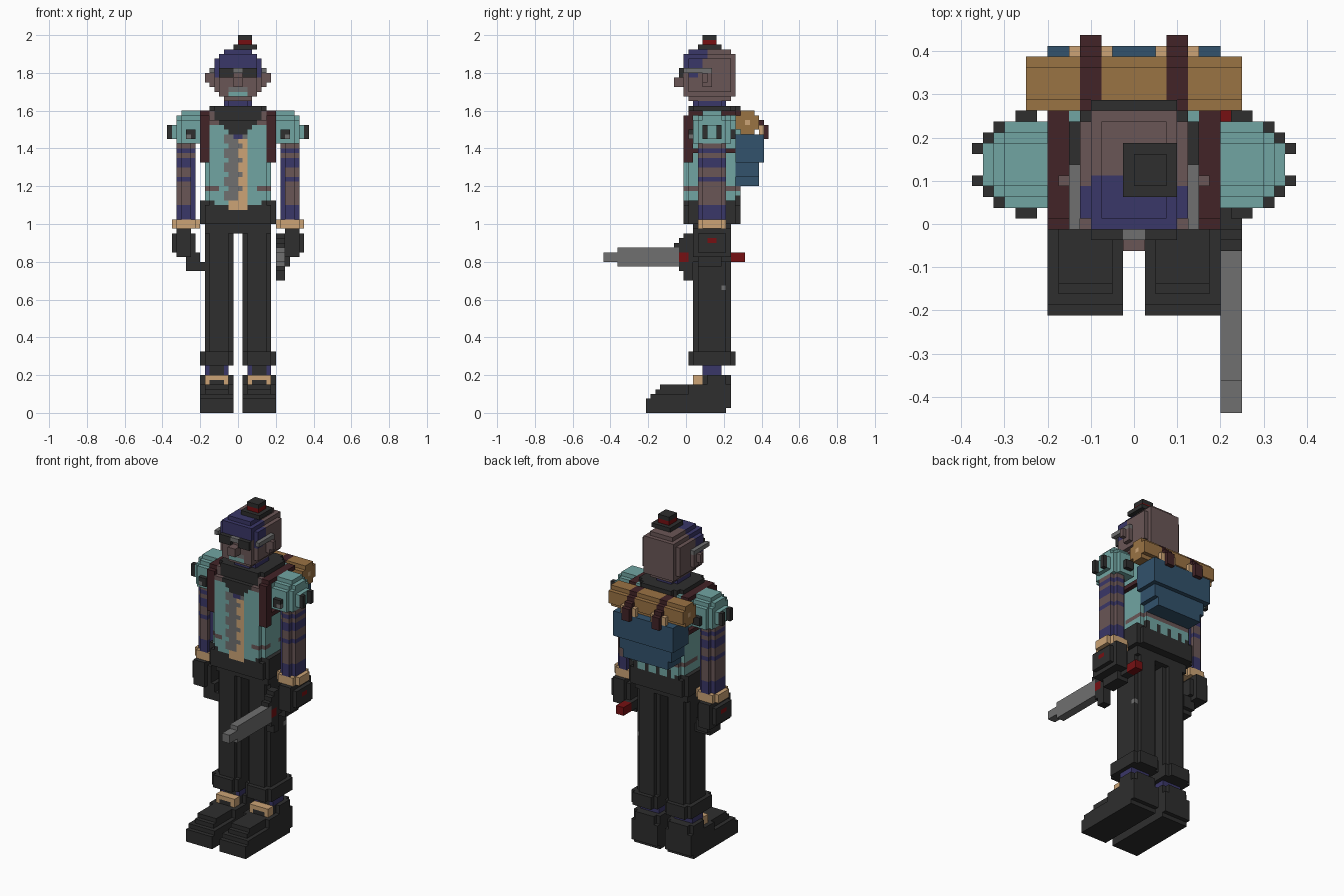
import bpy, bmesh

cube = bpy.data.objects.get("Cube")
if cube:
    bpy.data.objects.remove(cube, do_unlink=True)

U = 0.025                      # size of one block
Y0 = -0.4375                   # y of block row 0

# ---- materials (sRGB 0-255, converted to linear) ----
COLOURS = {
    "teal": (113, 165, 162), "skin": (106, 86, 86), "indigo": (58, 55, 104),
    "charcoal": (46, 46, 46), "grey": (112, 112, 112), "maroon": (66, 36, 39),
    "tan": (204, 164, 118), "ochre": (154, 115, 68), "navy": (50, 82, 108),
    "red": (118, 16, 18)}
MATS = list(COLOURS)


def linear(c):
    c /= 255
    return c / 12.92 if c <= 0.04045 else ((c + 0.055) / 1.055) ** 2.4


for name, rgb in COLOURS.items():
    m = bpy.data.materials.new(name)
    m.use_nodes = True
    col = (*[linear(c) for c in rgb], 1)
    m.diffuse_color = col
    bsdf = m.node_tree.nodes["Principled BSDF"]
    bsdf.inputs["Base Color"].default_value = col
    bsdf.inputs["Roughness"].default_value = 0.9

blocks = {}                    # (x, y, z) -> (part, colour)


def cells(x, y, z, cuts=None):
    """Blocks in a box; cuts such as {'xy': 1} chamfer the edges between two axes."""
    r = {"x": x, "y": y, "z": z}
    for i in range(*x):
        for j in range(*y):
            for k in range(*z):
                p = {"x": i, "y": j, "z": k}
                d = {a: min(p[a] - r[a][0], r[a][1] - 1 - p[a]) for a in p}
                if all(d[a] + d[b] >= n for (a, b), n in (cuts or {}).items()):
                    yield i, j, k


def fill(part, colour, x, y, z, cuts=None):
    for c in cells(x, y, z, cuts):
        blocks[c] = (part, colour)


def paint(colour, x, y, z, both=False):
    for i, j, k in cells(x, y, z):
        for c in ((i, j, k), (-1 - i, j, k))[:2 if both else 1]:
            if c in blocks:
                blocks[c] = (blocks[c][0], colour)


def pair(part, colour, x, y, z, cuts=None):
    for i, j, k in cells(x, y, z, cuts):
        blocks[i, j, k] = ("left_" + part, colour)
        blocks[-1 - i, j, k] = ("right_" + part, colour)


XY = {"xy": 1}

# ---- shoes ----
for k, (a, b) in enumerate([(9, 26), (9, 27), (9, 27), (10, 27), (11, 27), (12, 27)]):
    inset = 1 if k >= 4 else 0
    pair("shoe", "charcoal", (1 + inset, 8 - inset), (a, 20), (k, k + 1))
    pair("shoe", "charcoal", (1, 8), (18, b), (k, k + 1))
pair("shoe", "charcoal", (1, 8), (21, 27), (6, 8), XY)
pair("shoe", "tan", (2, 7), (19, 21), (6, 8))
paint("charcoal", (3, 6), (19, 21), (6, 7), True)

# ---- ankles, trouser legs and cuffs ----
pair("ankle", "indigo", (2, 7), (21, 25), (8, 10))
paint("charcoal", (3, 6), (21, 22), (8, 10), True)
pair("trouser_leg", "charcoal", (1, 7), (19, 27), (10, 38), XY)
pair("trouser_leg", "charcoal", (1, 8), (18, 28), (10, 13), XY)
paint("grey", (6, 7), (25, 26), (26, 27))

# ---- hips ----
fill("hips", "charcoal", (-7, 7), (19, 27), (38, 40))
fill("hips", "charcoal", (-8, 8), (17, 29), (40, 44), XY)
pair("hips_side", "charcoal", (6, 8), (18, 28), (44, 45))

# ---- shirt ----
fill("shirt", "teal", (-7, 7), (17, 29), (44, 62), XY)
fill("shirt", "teal", (-7, 7), (18, 28), (62, 64), XY)
for i in range(-7, 7, 3):
    paint("charcoal", (i, i + 1), (28, 29), (44, 46))
paint("charcoal", (5, 7), (17, 29), (44, 45), True)
paint("skin", (-6, 6), (28, 29), (47, 48))
paint("skin", (4, 7), (17, 20), (47, 48), True)
paint("skin", (6, 7), (23, 28), (47, 48), True)
# open front with a scalloped edge and toggles
paint("grey", (-2, 2), (17, 18), (45, 61))
for k in range(45, 60, 3):
    paint("grey", (-3, -2), (17, 18), (k, k + 2))
    paint("tan", (0, 1), (17, 18), (k, k + 2))
paint("tan", (1, 2), (17, 18), (45, 58))
paint("tan", (-2, 2), (17, 18), (43, 45))
# neckerchief tapering to a point
paint("skin", (4, 6), (17, 19), (61, 64), True)
for k in range(58, 64):
    paint("charcoal", (0, min(5, k - 57)), (17, 20), (k, k + 1), True)
paint("indigo", (-1, 1), (17, 18), (58, 59))

# ---- collar and neck ----
fill("collar", "charcoal", (-6, 6), (18, 28), (63, 65), XY)
fill("collar", "charcoal", (-4, 4), (27, 29), (60, 65))
fill("neck", "indigo", (-3, 3), (19, 26), (63, 67), XY)

# ---- head ----
fill("head", "skin", (-5, 5), (17, 28), (66, 77), {"xy": 1, "xz": 2, "yz": 1})
fill("nose", "skin", (-1, 1), (15, 17), (69, 71))
pair("ear", "skin", (5, 6), (21, 23), (69, 73))
pair("ear", "skin", (6, 7), (21, 22), (70, 72))
paint("grey", (-2, 2), (17, 18), (68, 69))
paint("teal", (-2, 2), (17, 18), (67, 68))
# headscarf
paint("indigo", (-5, 5), (17, 21), (73, 75))
paint("indigo", (-5, 5), (17, 22), (75, 77))
paint("indigo", (4, 5), (17, 20), (71, 73), True)
# glasses
pair("lens", "charcoal", (1, 4), (16, 17), (71, 73))
fill("glasses_bridge", "grey", (-1, 1), (16, 17), (72, 73))
pair("glasses_arm", "grey", (5, 6), (17, 23), (72, 73))
# topknot
fill("topknot", "charcoal", (-1, 4), (20, 25), (77, 78))
fill("topknot", "red", (0, 3), (21, 24), (78, 79))
fill("topknot", "charcoal", (0, 3), (21, 24), (79, 80))

# ---- sleeves with studs ----
for x1, y, z in [(14, (21, 25), (58, 61)), (13, (20, 26), (57, 62)),
                 (12, (19, 27), (57, 62)), (13, (21, 25), (57, 63)),
                 (12, (20, 26), (57, 63)), (12, (21, 25), (57, 64))]:
    pair("sleeve", "teal", (8, x1), y, z)
for y in (21, 24):
    pair("sleeve_stud", "charcoal", (14, 15), (y, y + 1), (58, 61))
for y in (18, 27):
    pair("sleeve_stud", "charcoal", (9, 11), (y, y + 1), (58, 60))
paint("grey", (10, 11), (18, 19), (58, 59), True)

# ---- arms with tattoo bands ----
pair("arm", "skin", (9, 13), (20, 26), (41, 57), XY)
for z in [(41, 44), (49, 50), (52, 54), (55, 56)]:
    paint("indigo", (9, 13), (20, 26), z, True)
paint("indigo", (9, 10), (20, 26), (44, 52), True)
pair("wristband", "tan", (8, 14), (20, 26), (39, 41), XY)
pair("glove", "charcoal", (9, 14), (19, 27), (33, 39), {"xy": 1, "xz": 1})
paint("red", (13, 14), (22, 24), (36, 37), True)
pair("fingers", "charcoal", (8, 11), (20, 25), (31, 34))
fill("right_fingers", "charcoal", (-11, -7), (20, 24), (30, 32))

# ---- knife in the left hand ----
fill("knife_blade", "grey", (8, 10), (0, 3), (32, 34))
fill("knife_blade", "grey", (8, 10), (3, 16), (31, 35))
fill("knife_handle", "charcoal", (8, 10), (18, 28), (32, 34))
fill("knife_handle", "red", (8, 10), (27, 30), (32, 34))
fill("knife_guard", "charcoal", (8, 10), (16, 19), (30, 37))
fill("knife_guard", "charcoal", (8, 10), (15, 17), (31, 36))
fill("knife_guard", "charcoal", (8, 10), (17, 19), (28, 38))
paint("red", (8, 10), (16, 18), (32, 34))
# blade tip end shows through the guard front
paint("grey", (8, 10), (15, 16), (31, 35))

# ---- backpack, bedroll and straps ----
pair("shoulder_strap", "maroon", (6, 8), (17, 19), (53, 63))
pair("shoulder_strap", "maroon", (6, 8), (18, 28), (63, 64))
pair("shoulder_strap", "maroon", (7, 8), (19, 28), (55, 56))
for w, d, z in [(6, 33, (48, 50)), (7, 33, (50, 53)), (8, 34, (53, 59))]:
    fill("backpack", "navy", (-w, w), (28, d), z)
fill("bedroll", "ochre", (-10, 10), (28, 33), (59, 64), {"yz": 1})
paint("tan", (9, 10), (30, 31), (61, 62), True)
paint("maroon", (3, 5), (28, 33), (59, 64), True)
pair("buckle", "tan", (2, 6), (33, 34), (59, 61))
pair("pack_strap", "maroon", (3, 5), (33, 34), (58, 62))
pair("pack_strap", "maroon", (3, 5), (34, 35), (58, 61))

# ---- turn each part into a closed mesh ----
SIDES = [(a, s) for a in range(3) for s in (0, 1)]
for part in sorted({p for p, _ in blocks.values()}):
    own = {c: col for c, (p, col) in blocks.items() if p == part}
    bm, verts = bmesh.new(), {}
    for c, col in own.items():
        for a, s in SIDES:
            n = list(c)
            n[a] += 2 * s - 1
            if tuple(n) in own:
                continue
            b, d = (a + 1) % 3, (a + 2) % 3
            loop = []
            for u, v in [(0, 0), (1, 0), (1, 1), (0, 1)][::2 * s - 1]:
                q = list(c)
                q[a] += s
                q[b] += u
                q[d] += v
                q = tuple(q)
                if q not in verts:
                    verts[q] = bm.verts.new((q[0] * U, q[1] * U + Y0, q[2] * U))
                loop.append(verts[q])
            bm.faces.new(loop).material_index = MATS.index(col)
    # merge flat areas of one colour
    bmesh.ops.dissolve_limit(bm, angle_limit=0.01, verts=bm.verts[:],
                             edges=bm.edges[:], delimit={"MATERIAL"})
    mesh = bpy.data.meshes.new(part)
    for name in MATS:
        mesh.materials.append(bpy.data.materials[name])
    bm.to_mesh(mesh)
    bm.free()
    bpy.context.collection.objects.link(bpy.data.objects.new(part, mesh))
